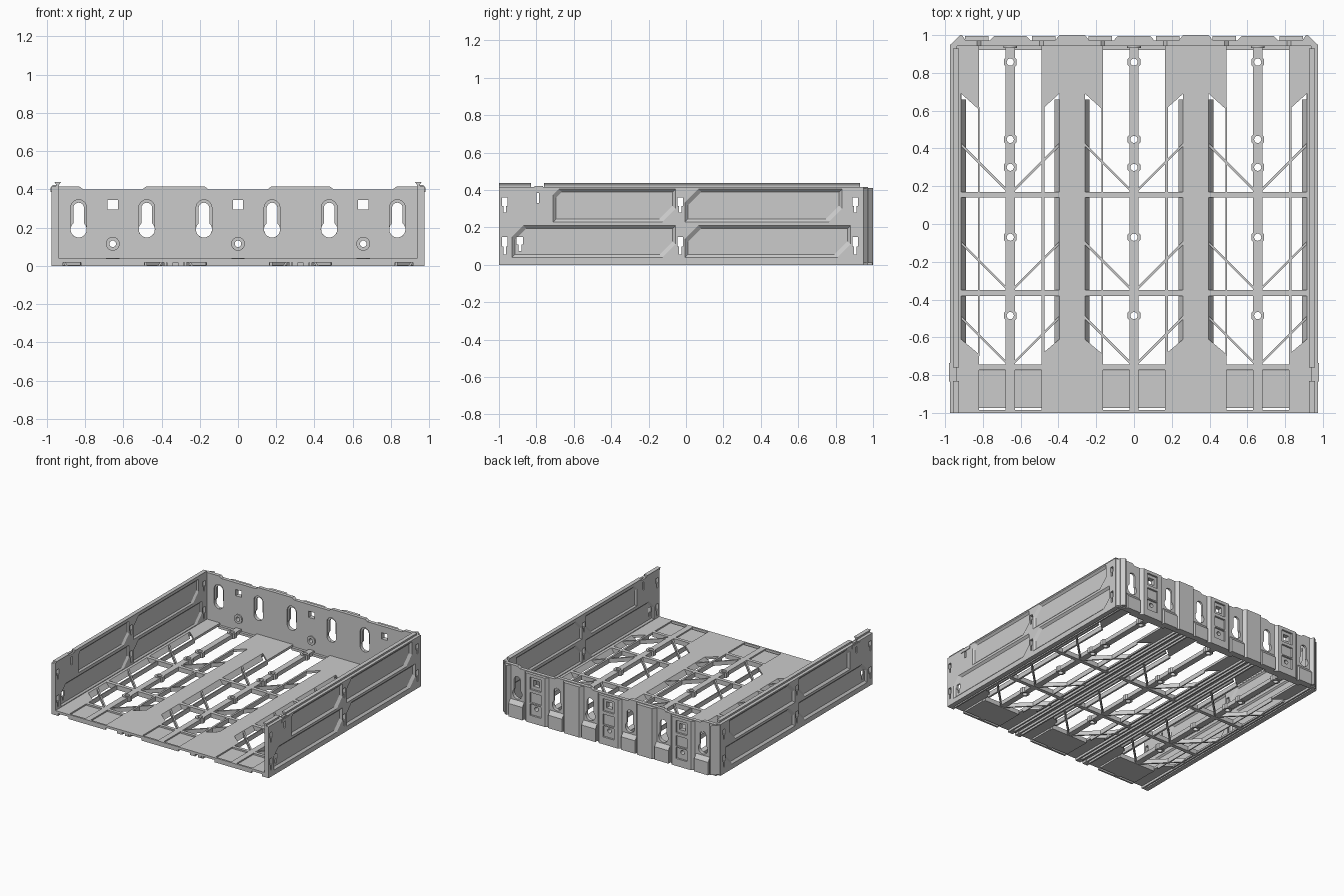
import bpy, bmesh, math
from mathutils import Vector

if "Cube" in bpy.data.objects:
    bpy.data.objects.remove(bpy.data.objects["Cube"])

BAYS = (-0.655, 0.0, 0.655)
BOSS_Y = (0.857, 0.448, 0.30, -0.07, -0.485)
TOP = 0.037


def rect(u0, u1, v0, v1):
    return [(u0, v0), (u1, v0), (u1, v1), (u0, v1)]


def circle(u, v, r, n=24, a0=0.0):
    return [(u + r * math.cos(a0 + 2 * math.pi * i / n),
             v + r * math.sin(a0 + 2 * math.pi * i / n)) for i in range(n)]


def place(axis, p, d):
    if axis == 'x':
        return Vector((d, p[0], p[1]))
    if axis == 'y':
        return Vector((p[0], d, p[1]))
    return Vector((p[0], p[1], d))


def part(name, solids, mirror=False):
    """Each solid is (axis, outline, start, end[, end outline])."""
    bm = bmesh.new()
    for sx in ((1, -1) if mirror else (1,)):
        for s in solids:
            axis, pts, a, b = s[:4]
            end = s[4] if len(s) > 4 else pts
            rings = []
            for outline, d in ((pts, a), (end, b)):
                ring = []
                for p in outline:
                    co = place(axis, p, d)
                    co.x *= sx
                    ring.append(bm.verts.new(co))
                rings.append(ring)
            lo, hi = rings
            bm.faces.new(lo)
            bm.faces.new(hi[::-1])
            n = len(lo)
            for i in range(n):
                j = (i + 1) % n
                bm.faces.new((lo[i], hi[i], hi[j], lo[j]))
    bmesh.ops.recalc_face_normals(bm, faces=bm.faces[:])
    me = bpy.data.meshes.new(name)
    bm.to_mesh(me)
    bm.free()
    ob = bpy.data.objects.new(name, me)
    bpy.context.collection.objects.link(ob)
    return ob


def cut(ob, solids, mirror=False):
    tool = part("cutter", solids, mirror)
    tool.hide_render = True
    mod = ob.modifiers.new("cut", 'BOOLEAN')
    mod.operation, mod.solver, mod.object = 'DIFFERENCE', 'EXACT', tool
    dg = bpy.context.evaluated_depsgraph_get()
    ob.data = bpy.data.meshes.new_from_object(ob.evaluated_get(dg))
    ob.modifiers.clear()
    bpy.data.objects.remove(tool)


def box(x0, x1, y0, y1, z0, z1):
    return ('z', rect(x0, x1, y0, y1), z0, z1)


# Floor plates: long strips, plus angled shoulders at the ends of each bay
plates = [box(-0.395, -0.26, -1, 0.95, 0.018, TOP), box(0.26, 0.395, -1, 0.95, 0.018, TOP),
          box(0.915, 0.95, -1, 0.95, 0.018, TOP), box(-0.95, -0.915, -1, 0.95, 0.018, TOP)]
for c in BAYS:
    for s in (-1, 1):
        a, b = c + s * 0.165, c + s * 0.26
        plates.append(('z', [(a, 0.95), (b, 0.95), (b, 0.69), (a, 0.605)], 0.018, TOP))
        plates.append(('z', [(a, -1), (b, -1), (b, -0.61), (a, -0.69)], 0.018, TOP))
part("floor_plates", plates)

# Underside runners along the strips and sloped lips beside the openings
runners = [box(x - 0.006, x + 0.006, -1, 0.95, 0, 0.019) for x in (0.275, 0.305, 0.35, 0.38, 0.92, 0.945)]
part("floor_runners", runners, mirror=True)
lips = []
for c in BAYS:
    for s in (-1, 1):
        prof = [(c + s * 0.26, TOP), (c + s * 0.235, 0), (c + s * 0.247, 0), (c + s * 0.272, TOP - 0.004)]
        lips.append(('y', prof, -0.63, 0.66))
part("opening_lips", lips)

# Bay lattice: cross beams, thin long ribs, diagonal ribs, front frame
beams, diagonals, panels = [], [], []
for c in BAYS:
    for y in (0.155, -0.365):
        beams.append(box(c - 0.265, c + 0.265, y - 0.015, y + 0.015, 0, TOP))
    beams.append(box(c - 0.171, c - 0.163, -0.7, 0.62, 0, TOP))
    beams.append(box(c + 0.165, c + 0.180, -0.7, 0.62, 0, TOP))
    beams.append(box(c - 0.165, c + 0.165, -0.772, -0.745, 0, TOP))
    beams.append(box(c - 0.165, c + 0.165, -1, -0.985, 0, TOP))
    for s in (-1, 1):
        for y in (0.165, -0.355, -0.75):
            w = 0.013
            diagonals.append(('z', [(c, y - w), (c + s * 0.26, y + 0.26 - w),
                                    (c + s * 0.26, y + 0.26 + w * 0.3), (c, y + w * 0.3)], 0.002, TOP - 0.002))
        x0, x1 = sorted((c + s * 0.022, c + s * 0.168))
        panels.append(box(x0, x1, -0.775, -0.973, 0.004, 0.026))
part("cross_beams", beams)
part("diagonal_ribs", diagonals)
part("front_panels", panels)

# Central beams and screw bosses, both drilled
holes = [('z', circle(c, y, 0.019, 16), -0.1, 0.1) for c in BAYS for y in BOSS_Y]
spine = part("centre_beams", [box(c - 0.024, c + 0.024, -0.99, 0.95, 0.004, TOP) for c in BAYS])
cut(spine, holes)
boss = part("screw_bosses", [('z', circle(c, y, 0.037, 8, math.pi / 8), 0, TOP + 0.004)
                             for c in BAYS for y in BOSS_Y])
cut(boss, holes)


# Side walls with tapered panels pressed in from both faces
def panel(y0, y1, z0, z1, ch0, ch1, g=0.0):
    y0, y1, z0, z1 = y0 + g, y1 - g, z0 + g, z1 - g
    return [(y0, z0), (y1 - ch1, z0), (y1, z0 + ch1), (y1, z1), (y0 + ch0, z1), (y0, z1 - ch0)]


PANELS = [(-0.71, -0.055, 0.23, 0.405, 0.03, 0.07), (-0.005, 0.835, 0.23, 0.405, 0.07, 0.07),
          (-0.93, -0.055, 0.04, 0.21, 0.06, 0.07), (-0.005, 0.88, 0.04, 0.21, 0.07, 0.07)]
press = []
for p in PANELS:
    press.append(('x', panel(*p, -0.002), 0.977, 0.960, panel(*p, 0.016)))
    press.append(('x', panel(*p, 0.0), 0.935, 0.948, panel(*p, 0.014)))
wall = part("side_walls", [('x', rect(-1, 0.95, 0, 0.416), 0.937, 0.975)], mirror=True)
cut(wall, press, mirror=True)


def tee_slot(y, z0, z1, w):
    m = z0 + 0.45 * (z1 - z0)
    return [(y - w * 0.45, z0), (y + w * 0.45, z0), (y + w * 0.45, m), (y + w, m),
            (y + w, z1), (y - w, z1), (y - w, m), (y - w * 0.45, m)]


slots = [('x', tee_slot(y, z0, z1, 0.015), 0.9, 1.0) for y in (-0.97, -0.03, 0.905)
         for z0, z1 in ((0.28, 0.36), (0.055, 0.15))]
slots.append(('x', tee_slot(-0.888, 0.075, 0.15, 0.017), 0.9, 1.0))
slots.append(('x', rect(-0.80, -0.785, 0.33, 0.395), 0.9, 1.0))
cut(wall, slots, mirror=True)

# Dovetail rails on top of the walls, with a small latch in the gap
rail = [(0.936, 0.41), (0.950, 0.41), (0.951, 0.424), (0.959, 0.437), (0.926, 0.437), (0.935, 0.424)]
part("top_rails", [('y', rail, -1, -0.83), ('y', rail, -0.76, 0.93)], mirror=True)
part("rail_latches", [box(0.962, 0.98, -0.835, -0.735, 0.385, 0.41),
                      box(0.950, 0.970, -0.81, -0.765, 0.40, 0.422)], mirror=True)
part("front_feet", [box(0.92, 0.975, -1, -0.97, 0, 0.022), box(0.285, 0.315, -1, -0.96, 0, 0.02),
                    box(0.34, 0.37, -1, -0.96, 0, 0.02)], mirror=True)

# Back wall sheet: top edge dips across each bay
edge = [(-0.95, 0.0), (0.95, 0.0), (0.95, 0.415)]
for c in reversed(BAYS):
    edge += [(c + 0.175, 0.415), (c + 0.155, 0.40), (c - 0.155, 0.40), (c - 0.175, 0.415)]
edge.append((-0.95, 0.415))
back = part("back_wall", [('y', edge, 0.943, 0.972)])


def keyhole(x, hw, r, z0=0.19, z1=0.33):
    a = math.asin(hw / r)
    lower = [(x + r * math.sin(t), z0 + r * math.cos(t))
             for t in [a + (2 * math.pi - 2 * a) * i / 20 for i in range(21)]]
    upper = [(x - hw * math.cos(t), z1 - hw + hw * math.sin(t))
             for t in [math.pi * i / 10 for i in range(11)]]
    return lower + upper


KEYS = [c + s * 0.178 for c in BAYS for s in (-1, 1)]
bores = [('y', circle(c, 0.115, 0.017), 0.9, 1.1) for c in BAYS]
bores += [('y', rect(c - 0.027, c + 0.027, 0.295, 0.345), 0.9, 1.1) for c in BAYS]
cut(back, [('y', keyhole(x, 0.028, 0.042), 0.9, 1.1) for x in KEYS] + bores)
cut(back, [('y', keyhole(x, 0.0415, 0.042, 0.19, 0.345), 0.93, 0.955) for x in KEYS])

# Outer columns: bay columns with clip window, plain strips, chamfered corners
cols = []
for c in BAYS:
    cols.append(('z', [(c - 0.11, 0.97), (c + 0.11, 0.97), (c + 0.085, 0.995), (c - 0.085, 0.995)], 0.0, 0.395))
column = part("bay_columns", cols)
cut(column, bores)
cut(column, [('y', rect(c - 0.05, c + 0.05, z0, z1), 0.98, 1.1) for c in BAYS
             for z0, z1 in ((0.27, 0.37), (0.16, 0.245), (0.06, 0.15))])
part("back_strips", [('z', [(0.235, 0.97), (0.42, 0.97), (0.395, 1.0), (0.26, 1.0)], 0.0, 0.41)], mirror=True)
part("back_corners", [('z', [(0.937, 0.94), (0.975, 0.94), (0.975, 0.945), (0.92, 1.0), (0.91, 1.0),
                             (0.89, 0.97), (0.937, 0.97)], 0.01, 0.41)], mirror=True)
# Sloped blocks below the keyholes
part("keyhole_blocks", [('x', [(0.97, 0), (0.996, 0), (0.996, 0.105), (0.97, 0.14)], x - 0.062, x + 0.062)
                        for x in KEYS])

# Inner clip frames, screw collars and foot bars
clip = part("clip_frames", [box(c - 0.065, c + 0.065, 0.928, 0.944, 0.27, 0.414) for c in BAYS]
            + [box(c - 0.065, c + 0.065, 0.944, 1.0, 0.395, 0.414) for c in BAYS])
cut(clip, [('y', rect(c - 0.042, c + 0.042, 0.295, 0.345), 0.9, 0.96) for c in BAYS])
collar = part("screw_collars", [('y', circle(c, 0.115, 0.036), 0.933, 0.944) for c in BAYS])
cut(collar, bores)
part("back_foot", [box(c - 0.165, c + 0.165, 0.922, 0.95, 0.0, 0.02) for c in BAYS])

for ob in bpy.context.collection.objects:
    ob.select_set(True)
    bpy.context.view_layer.objects.active = ob
bpy.ops.object.shade_smooth_by_angle(angle=math.radians(25))
